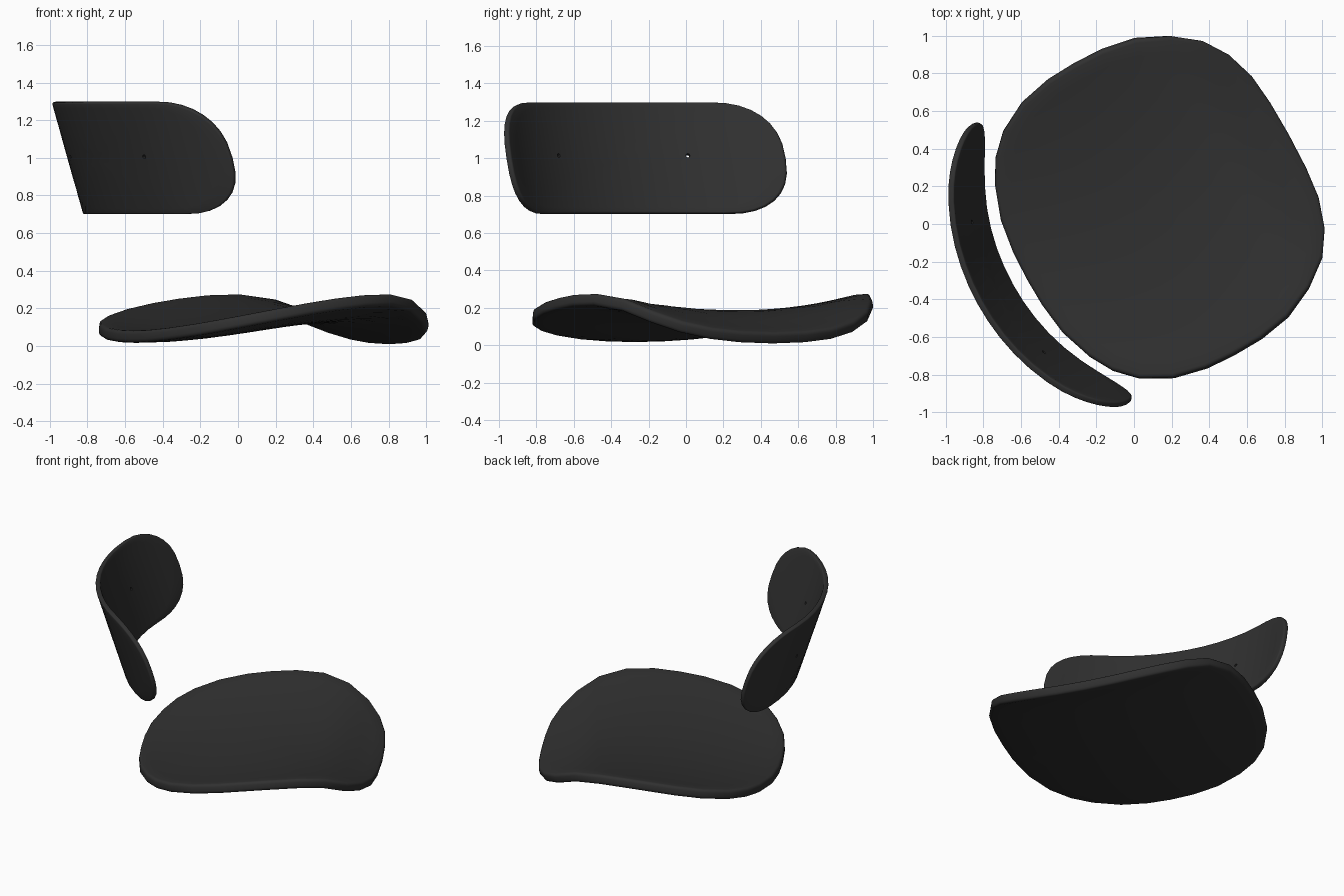
import bpy, bmesh, math
from mathutils import Matrix, Vector

if "Cube" in bpy.data.objects:
    bpy.data.objects.remove(bpy.data.objects["Cube"])

ANGLE = math.atan2(0.483, 0.876)      # the chair is turned about z
TURN = Matrix.Rotation(ANGLE, 4, 'Z')

mat = bpy.data.materials.new("black_plastic")
mat.diffuse_color = (0.03, 0.03, 0.03, 1)
mat.use_nodes = True
mat.node_tree.nodes["Principled BSDF"].inputs["Base Color"].default_value = mat.diffuse_color


def smooth(t):
    t = min(max(t, 0), 1)
    return t * t * (3 - 2 * t)


def shell(name, outline, center, surface, thickness, bevel, rings=10):
    """Curved panel: concentric rings of a 2D outline mapped onto a surface."""
    bm = bmesh.new()
    c = Vector(center)
    loops = []
    for i in range(1, rings + 1):
        pts = [c + (Vector(p) - c) * i / rings for p in outline]
        loops.append([bm.verts.new(surface(*p)) for p in pts])
    pole = bm.verts.new(surface(*c))
    n = len(outline)
    for k in range(n):
        m = (k + 1) % n
        bm.faces.new((pole, loops[0][k], loops[0][m]))
        for a, b in zip(loops, loops[1:]):
            bm.faces.new((a[k], b[k], b[m], a[m]))
    bmesh.ops.recalc_face_normals(bm, faces=bm.faces)
    bm.transform(TURN)
    me = bpy.data.meshes.new(name)
    bm.to_mesh(me)
    bm.free()
    me.materials.append(mat)
    ob = bpy.data.objects.new(name, me)
    bpy.context.collection.objects.link(ob)
    sol = ob.modifiers.new("thickness", 'SOLIDIFY')
    sol.thickness, sol.offset = thickness, 0
    bev = ob.modifiers.new("rounded_rim", 'BEVEL')
    bev.width, bev.segments = bevel, 3
    bev.limit_method, bev.angle_limit = 'ANGLE', math.radians(50)
    bpy.context.view_layer.objects.active = ob
    ob.select_set(True)
    bpy.ops.object.shade_smooth_by_angle(angle=math.radians(40))
    ob.select_set(False)
    return ob


# Seat: rounded outline, raised sides, waterfall front edge
half = [(0.945, 0), (0.94, 0.2), (0.922, 0.37), (0.87, 0.53), (0.785, 0.66),
        (0.65, 0.765), (0.48, 0.845), (0.3, 0.878), (0.13, 0.883),
        (-0.03, 0.875), (-0.21, 0.835), (-0.37, 0.75), (-0.475, 0.645),
        (-0.547, 0.52), (-0.61, 0.34), (-0.635, 0.16), (-0.64, 0)]
seat_outline = half + [(u, -w) for u, w in half[-2:0:-1]]


def seat_surface(u, w):
    z = 0.05 + 0.105 * smooth((u + 0.6) / 1.15) - 0.135 * smooth((u - 0.55) / 0.5)
    return (u, w + 0.017, z + 0.13 * w * w)


shell("seat", seat_outline, (0.15, 0), seat_surface, 0.065, 0.02)

# Backrest: rounded rectangle, bent around the sitter and leaning back
LENGTH, HEIGHT, CORNER = 0.845, 0.297, 0.297


def backrest_u(w, z):
    return -0.825 - 0.32 * (z - 1) + 0.39 * w ** 2 + 0.12 * w ** 4


def backrest_surface(w, z):
    return (backrest_u(w, z), w + 0.03, z)


end = []
for i in range(17):
    a = math.radians(-90 + 180 * i / 16)
    c, s = math.cos(a), math.sin(a)
    end.append((LENGTH - CORNER + CORNER * abs(c) ** 0.8,
                HEIGHT * math.copysign(abs(s) ** 0.8, s)))
flat = [(LENGTH - CORNER) * (1 - i / 5) for i in range(1, 10)]
back_outline = ([(w, 1 + h) for w, h in end] + [(w, 1 + HEIGHT) for w in flat]
                + [(-w, 1 - h) for w, h in end] + [(-w, 1 - HEIGHT) for w in flat])
backrest = shell("backrest", back_outline, (0, 1), backrest_surface, 0.032, 0.01)

# Two tiny screw holes through the backrest
for side in (-1, 1):
    w = 0.4 * side
    pos = TURN @ Vector((backrest_u(w, 1.01), w + 0.03, 1.01))
    aim = TURN.to_3x3() @ Vector((1, -0.4 * side, 0.32))
    bpy.ops.mesh.primitive_cylinder_add(vertices=10, radius=0.011, depth=0.15, location=pos,
                                        rotation=aim.to_track_quat('Z', 'Y').to_euler())
    hole = bpy.context.object
    hole.name = "screw_hole_cutter"
    hole.hide_render = True
    hole.display_type = 'WIRE'
    cut = backrest.modifiers.new("screw_hole", 'BOOLEAN')
    cut.operation, cut.object = 'DIFFERENCE', hole
